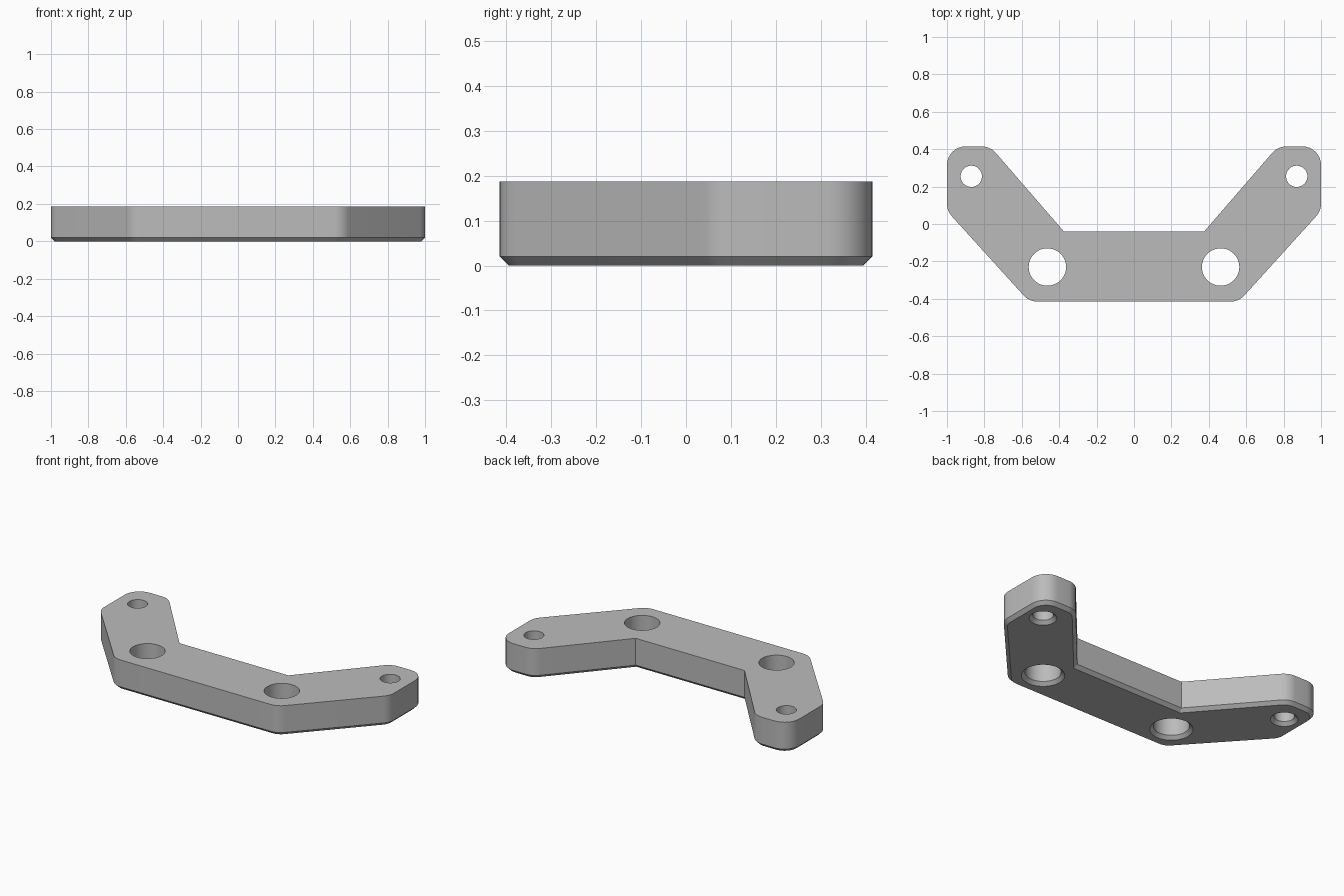
import bpy, bmesh, math
from mathutils import Vector

if "Cube" in bpy.data.objects:
    bpy.data.objects.remove(bpy.data.objects["Cube"], do_unlink=True)

HEIGHT, CHAMFER = 0.187, 0.02

# Half of the outline, counter-clockwise: corner and fillet radius
half = [((0.56, -0.415), 0.1), ((1.0, 0.07), 0.1), ((1.0, 0.415), 0.1),
        ((0.769, 0.415), 0.1), ((0.375, -0.04), 0)]
corners = half + [((-x, y), r) for (x, y), r in reversed(half)]


def fillet(corners, steps=8):
    """Round each corner of a closed outline with an arc."""
    pts = []
    for i, (c, r) in enumerate(corners):
        c = Vector(c)
        if r == 0:
            pts.append(c)
            continue
        a = (Vector(corners[i - 1][0]) - c).normalized()
        b = (Vector(corners[(i + 1) % len(corners)][0]) - c).normalized()
        half_angle = a.angle(b) / 2
        centre = c + (a + b).normalized() * r / math.sin(half_angle)
        start = c + a * r / math.tan(half_angle) - centre
        sweep = math.pi - 2 * half_angle
        for k in range(steps + 1):
            t = sweep * k / steps
            pts.append(centre + Vector((start.x * math.cos(t) - start.y * math.sin(t),
                                        start.x * math.sin(t) + start.y * math.cos(t))))
    return pts


def inset(pts, d):
    """Move a counter-clockwise outline inwards with mitred corners."""
    out = []
    for i, p in enumerate(pts):
        e1 = (p - pts[i - 1]).normalized()
        e2 = (pts[(i + 1) % len(pts)] - p).normalized()
        n1, n2 = Vector((-e1.y, e1.x)), Vector((-e2.y, e2.x))
        out.append(p + (n1 + n2) * d / (1 + n1.dot(n2)))
    return out


def circle(x, y, r, n=48):
    return [Vector((x + r * math.cos(math.tau * k / n), y + r * math.sin(math.tau * k / n)))
            for k in range(n)]


# Bracket: walls of the outline and the holes, each chamfered at the bottom
bm = bmesh.new()
bottom_edges, top_edges = [], []


def wall(low, full):
    rings = [[bm.verts.new((p.x, p.y, z)) for p in pts]
             for pts, z in ((low, 0), (full, CHAMFER), (full, HEIGHT))]
    n = len(full)
    for a, b in zip(rings, rings[1:]):
        for i in range(n):
            j = (i + 1) % n
            bm.faces.new((a[i], a[j], b[j], b[i]))
    for ring, store in ((rings[0], bottom_edges), (rings[2], top_edges)):
        store += [bm.edges.get((ring[i], ring[(i + 1) % n])) for i in range(n)]


outline = fillet(corners)
wall(inset(outline, CHAMFER), outline)
for side in (-1, 1):
    for x, y, r in ((0.463, -0.23, 0.1), (0.87, 0.255, 0.057)):
        wall(circle(side * x, y, r + CHAMFER), circle(side * x, y, r))

# Flat top and bottom around the holes
for edges in (bottom_edges, top_edges):
    bmesh.ops.triangle_fill(bm, edges=edges, use_beauty=True)
bmesh.ops.recalc_face_normals(bm, faces=bm.faces)

mesh = bpy.data.meshes.new("bracket")
bm.to_mesh(mesh)
bm.free()
bracket = bpy.data.objects.new("bracket", mesh)
bpy.context.collection.objects.link(bracket)

grey = bpy.data.materials.new("grey")
grey.use_nodes = True
grey.diffuse_color = (0.5, 0.5, 0.5, 1)
grey.node_tree.nodes["Principled BSDF"].inputs["Base Color"].default_value = (0.5, 0.5, 0.5, 1)
mesh.materials.append(grey)

bpy.context.view_layer.objects.active = bracket
bracket.select_set(True)
bpy.ops.object.shade_smooth_by_angle(angle=math.radians(30))
